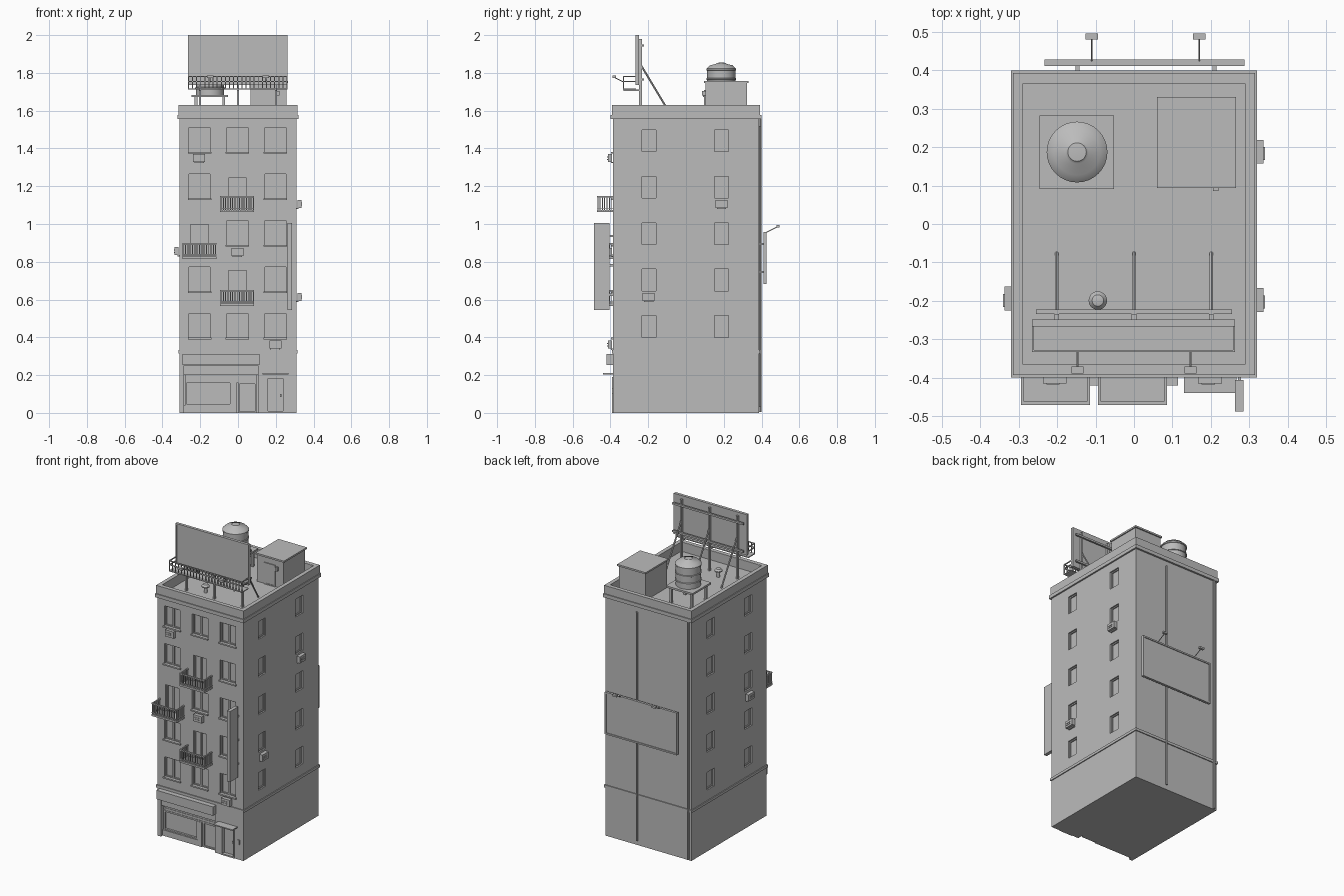
import bpy, bmesh, math
from mathutils import Vector, Matrix

GREY = bpy.data.materials.new("plain grey")
GREY.diffuse_color = (0.5, 0.5, 0.5, 1)


class Part:
    """Collects simple solids into one named object."""
    def __init__(self, name):
        self.name, self.bm = name, bmesh.new()

    def box(self, x0, x1, y0, y1, z0, z1):
        m = Matrix.Translation(((x0 + x1) / 2, (y0 + y1) / 2, (z0 + z1) / 2))
        bmesh.ops.create_cube(self.bm, size=1, matrix=m @ Matrix.Diagonal((x1 - x0, y1 - y0, z1 - z0, 1)))

    def wall_box(self, side, u0, u1, d0, d1, z0, z1):
        """Box on a wall: u runs along the wall, d is distance outward from it."""
        if side in "FB":
            s, w = (-1 if side == "F" else 1), WY
            self.box(u0, u1, *sorted((s * (w + d0), s * (w + d1))), z0, z1)
        else:
            s = 1 if side == "R" else -1
            self.box(*sorted((s * (WX + d0), s * (WX + d1))), u0, u1, z0, z1)

    def border(self, side, u0, u1, d0, d1, z0, z1, t):
        """Rectangular frame on a wall."""
        for a, b, c, d in ((u0, u0 + t, z0, z1), (u1 - t, u1, z0, z1),
                           (u0 + t, u1 - t, z0, z0 + t), (u0 + t, u1 - t, z1 - t, z1)):
            self.wall_box(side, a, b, d0, d1, c, d)

    def ring(self, x, y, t, z0, z1):
        """Rectangular band around the building."""
        for s in (-1, 1):
            self.box(-x, x, *sorted((s * y, s * (y - t))), z0, z1)
            self.box(*sorted((s * x, s * (x - t))), -y + t, y - t, z0, z1)

    def rod(self, p, q, r, n=6):
        p, q = Vector(p), Vector(q)
        m = Matrix.Translation((p + q) / 2) @ (q - p).to_track_quat("Z", "Y").to_matrix().to_4x4()
        bmesh.ops.create_cone(self.bm, cap_ends=True, segments=n, radius1=r, radius2=r,
                              depth=(q - p).length, matrix=m)

    def lathe(self, cx, cy, profile, n=32):
        vs = [self.bm.verts.new((cx + r, cy, z)) for r, z in profile]
        es = [self.bm.edges.new(e) for e in zip(vs, vs[1:])]
        bmesh.ops.spin(self.bm, geom=vs + es, cent=(cx, cy, 0), axis=(0, 0, 1),
                       angle=2 * math.pi, steps=n, use_merge=True)
        bmesh.ops.remove_doubles(self.bm, verts=self.bm.verts[:], dist=1e-5)

    def done(self, smooth=False):
        bmesh.ops.recalc_face_normals(self.bm, faces=self.bm.faces[:])
        me = bpy.data.meshes.new(self.name)
        self.bm.to_mesh(me)
        me.materials.append(GREY)
        ob = bpy.data.objects.new(self.name, me)
        bpy.context.collection.objects.link(ob)
        if smooth:
            bpy.context.view_layer.objects.active = ob
            ob.select_set(True)
            bpy.ops.object.shade_smooth_by_angle(angle=math.radians(35))
            ob.select_set(False)
        return ob


WX, WY, ROOF, TOP = 0.31, 0.387, 1.57, 1.63
ROWS = [0.397 + 0.2458 * i for i in range(5)]
WIN_H = 0.13
BALCONIES = {(3, 1): 1.063, (2, 0): 0.815, (1, 1): 0.566}   # (row, column): floor height

# Main block with its openings
body = Part("building_body")
body.box(-WX, WX, -WY, WY, 0, TOP)
cut = Part("opening_cutter")
cut.box(-0.29, 0.29, -0.365, 0.365, ROOF, 2)
cut.wall_box("F", -0.285, 0.105, -0.035, 0.1, -0.1, 0.25)
cut.wall_box("F", 0.15, 0.246, -0.02, 0.1, -0.1, 0.19)
frames, sills, balcony = Part("window_frames"), Part("window_sills"), Part("balconies")


def window(side, u, w, z0, z1, recess):
    cut.wall_box(side, u - w, u + w, -recess, 0.1, z0, z1)
    frames.border(side, u - w, u + w, -recess - 0.002, -recess + 0.007, z0, z1, 0.007)


for r, z in enumerate(ROWS):
    for c, x in enumerate((-0.203, -0.003, 0.198)):
        if (r, c) in BALCONIES:
            f = BALCONIES[r, c]
            window("F", x, 0.048, f + 0.012, z + 0.11, 0.018)
            frames.wall_box("F", x - 0.004, x + 0.004, -0.02, -0.011, f + 0.012, z + 0.11)
            a, b, t = x - 0.091, x + 0.089, f + 0.085
            balcony.wall_box("F", a, b, -0.002, 0.083, f, f + 0.012)
            for lo, hi in ((t - 0.008, t), (f + 0.018, f + 0.023)):   # rails
                balcony.wall_box("F", a, b, 0.075, 0.083, lo, hi)
                balcony.wall_box("F", a, a + 0.008, -0.002, 0.075, lo, hi)
                balcony.wall_box("F", b - 0.008, b, -0.002, 0.075, lo, hi)
            for i in range(15):                                       # bars
                u = a + 0.004 + i * (b - a - 0.008) / 14
                balcony.wall_box("F", u - 0.0025, u + 0.0025, 0.0765, 0.0815, f + 0.01, t - 0.004)
            for u in (a + 0.004, b - 0.004):
                for i in range(6):
                    d = 0.006 + i * 0.0125
                    balcony.wall_box("F", u - 0.0025, u + 0.0025, d - 0.0025, d + 0.0025, f + 0.01, t - 0.004)
        else:
            window("F", x, 0.056, z, z + WIN_H, 0.018)
            frames.wall_box("F", x - 0.006, x + 0.006, -0.02, -0.011, z, z + WIN_H)
            sills.wall_box("F", x - 0.062, x + 0.062, -0.01, 0.01, z - 0.008, z + 0.001)
    for side in "LR":
        for y in (-0.196, 0.188):
            window(side, y, 0.038, z + 0.003, z + 0.118, 0.016)
body = body.done()
cutter = cut.done()
cutter.hide_render = True
cutter.hide_viewport = True
mod = body.modifiers.new("openings", "BOOLEAN")
mod.operation, mod.solver, mod.object = "DIFFERENCE", "EXACT", cutter
for p in (frames, sills, balcony):
    p.done()

# Cornice, parapet facing and belt course
trim = Part("cornice_and_belt")
trim.ring(0.32, 0.399, 0.015, 1.555, 1.578)
trim.ring(0.315, 0.393, 0.026, 1.578, TOP + 0.001)
trim.ring(0.316, 0.393, 0.01, 0.315, 0.332)
trim.done()

# Air conditioners
ac = Part("air_conditioners")
for side, u, z in (("F", -0.206, 1.328), ("F", -0.003, 0.83), ("F", 0.198, 0.34),
                   ("R", 0.188, 1.085), ("R", -0.198, 0.593), ("L", -0.194, 0.835)):
    ac.wall_box(side, u - 0.031, u + 0.031, 0.004, 0.027, z, z + 0.043)
    ac.wall_box(side, u - 0.025, u + 0.025, -0.002, 0.01, z - 0.006, z)
    for k in (0.012, 0.024):
        ac.wall_box(side, u - 0.022, u + 0.012, 0.025, 0.03, z + k, z + k + 0.005)
ac.done()

# Shop front: fascia, rolled shutter, display window, door
shop = Part("shop_front")
shop.wall_box("F", -0.294, 0.114, -0.002, 0.033, 0.254, 0.312)
shop.wall_box("F", -0.285, 0.105, -0.036, -0.008, 0.2, 0.25)
for i in range(5):
    shop.wall_box("F", -0.28, 0.1, -0.036, -0.02 - 0.003 * (i % 2), 0.16 + i * 0.008, 0.168 + i * 0.008)
shop.border("F", -0.28, -0.035, -0.036, -0.022, 0.038, 0.165, 0.008)
shop.wall_box("F", -0.285, -0.01, -0.036, -0.018, 0, 0.038)
shop.wall_box("F", -0.035, -0.005, -0.036, -0.018, 0, 0.16)
shop.border("F", 0, 0.098, -0.036, -0.024, 0, 0.162, 0.008)
shop.done()

# Side entrance with canopy and call box
entry = Part("entrance_door")
entry.border("F", 0.15, 0.246, -0.022, 0.004, 0, 0.19, 0.009)
entry.wall_box("F", 0.13, 0.267, -0.002, 0.052, 0.204, 0.211)
entry.wall_box("F", 0.268, 0.284, -0.002, 0.006, 0.1, 0.13)
entry.wall_box("F", 0.222, 0.23, -0.022, -0.01, 0.085, 0.1)
entry.done()

# Vertical sign sticking out from the front
sign = Part("blade_sign")
sign.box(0.263, 0.285, -0.488, -0.405, 0.545, 1.005)
for z in (0.62, 0.775, 0.93):
    sign.box(0.27, 0.278, -0.41, -0.38, z, z + 0.012)
sign.done()

# Drain pipes on the back wall
pipes = Part("drain_pipes")
pipes.rod((0.078, 0.393, 0.03), (0.078, 0.393, 1.52), 0.006, 8)
pipes.rod((-0.29, 0.392, 0.005), (-0.29, 0.392, 1.556), 0.007, 8)
pipes.done()

# Hoarding on the back wall, with lamps
back = Part("rear_hoarding")
back.box(-0.232, 0.287, 0.411, 0.422, 0.682, 0.957)
back.border("B", -0.232, 0.287, 0.034, 0.04, 0.682, 0.957, 0.01)
for x in (-0.147, 0.209):
    for z in (0.74, 0.89):
        back.box(x - 0.005, x + 0.005, 0.38, 0.413, z, z + 0.01)
for x in (-0.11, 0.17):
    back.rod((x, 0.418, 0.952), (x, 0.485, 0.986), 0.0025)
    back.box(x - 0.016, x + 0.016, 0.479, 0.495, 0.982, 0.994)
back.done()

# Rooftop hoarding: panel, posts, braces, catwalk and lamps
top = Part("roof_hoarding")
top.box(-0.265, 0.262, -0.262, -0.248, 1.735, 2.0)
top.border("F", -0.265, 0.262, -0.126, -0.12, 1.735, 2.0, 0.009)
for z in (1.765, 1.945):
    top.box(-0.255, 0.255, -0.234, -0.222, z - 0.006, z + 0.006)
for x in (-0.201, 0, 0.201):
    top.box(x - 0.006, x + 0.006, -0.249, -0.234, ROOF - 0.003, 1.98)
    top.rod((x, -0.238, 1.84), (x, -0.076, ROOF), 0.005)
    top.box(x - 0.004, x + 0.004, -0.33, -0.24, 1.705, 1.713)
top.done()
walk = Part("hoarding_catwalk")
walk.box(-0.265, 0.262, -0.332, -0.264, 1.712, 1.718)
for z in (1.752, 1.778):
    walk.box(-0.265, 0.262, -0.333, -0.328, z, z + 0.006)
    for x in (-0.2625, 0.2595):
        walk.box(x - 0.0025, x + 0.0025, -0.33, -0.264, z, z + 0.006)
for i in range(25):
    x = -0.2625 + i * 0.02175
    walk.box(x - 0.0025, x + 0.0025, -0.333, -0.328, 1.712, 1.78)
for x in (-0.147, 0.147):
    walk.rod((x, -0.33, 1.752), (x, -0.38, 1.776), 0.0025)
    walk.box(x - 0.016, x + 0.016, -0.388, -0.37, 1.772, 1.786)
walk.done()

# Stair house on the roof
house = Part("stair_house")
house.box(0.067, 0.258, 0.102, 0.322, ROOF - 0.002, 1.748)
house.box(0.06, 0.265, 0.094, 0.33, 1.746, 1.757)
house.border("F", 0.12, 0.2, -0.495, -0.483, ROOF, 1.71, 0.007)
house.box(0.127, 0.193, 0.099, 0.104, ROOF, 1.703)
house.box(0.205, 0.22, 0.086, 0.104, 1.68, 1.705)
house.done()

# Water tank on its stand
stand = Part("tank_stand")
stand.box(-0.245, -0.052, 0.091, 0.282, 1.672, 1.684)
for x in (-0.222, -0.075):
    for y in (0.114, 0.259):
        stand.box(x - 0.007, x + 0.007, y - 0.007, y + 0.007, ROOF - 0.002, 1.673)
stand.done()
tank = Part("water_tank")
tank.lathe(-0.148, 0.187, [(0, 1.683), (0.075, 1.683), (0.075, 1.713), (0.079, 1.715), (0.079, 1.722), (0.075, 1.724),
                           (0.075, 1.762), (0.079, 1.764), (0.079, 1.771), (0.075, 1.773), (0.075, 1.812),
                           (0.079, 1.814), (0.079, 1.822), (0.06, 1.84), (0.03, 1.847), (0.024, 1.853), (0, 1.855)])
tank.done(True)

# Mushroom vent
vent = Part("roof_vent")
vent.lathe(-0.094, -0.199, [(0, ROOF), (0.01, ROOF), (0.01, 1.607), (0.024, 1.607), (0.024, 1.613),
                            (0.015, 1.624), (0, 1.628)], 20)
vent.done(True)
